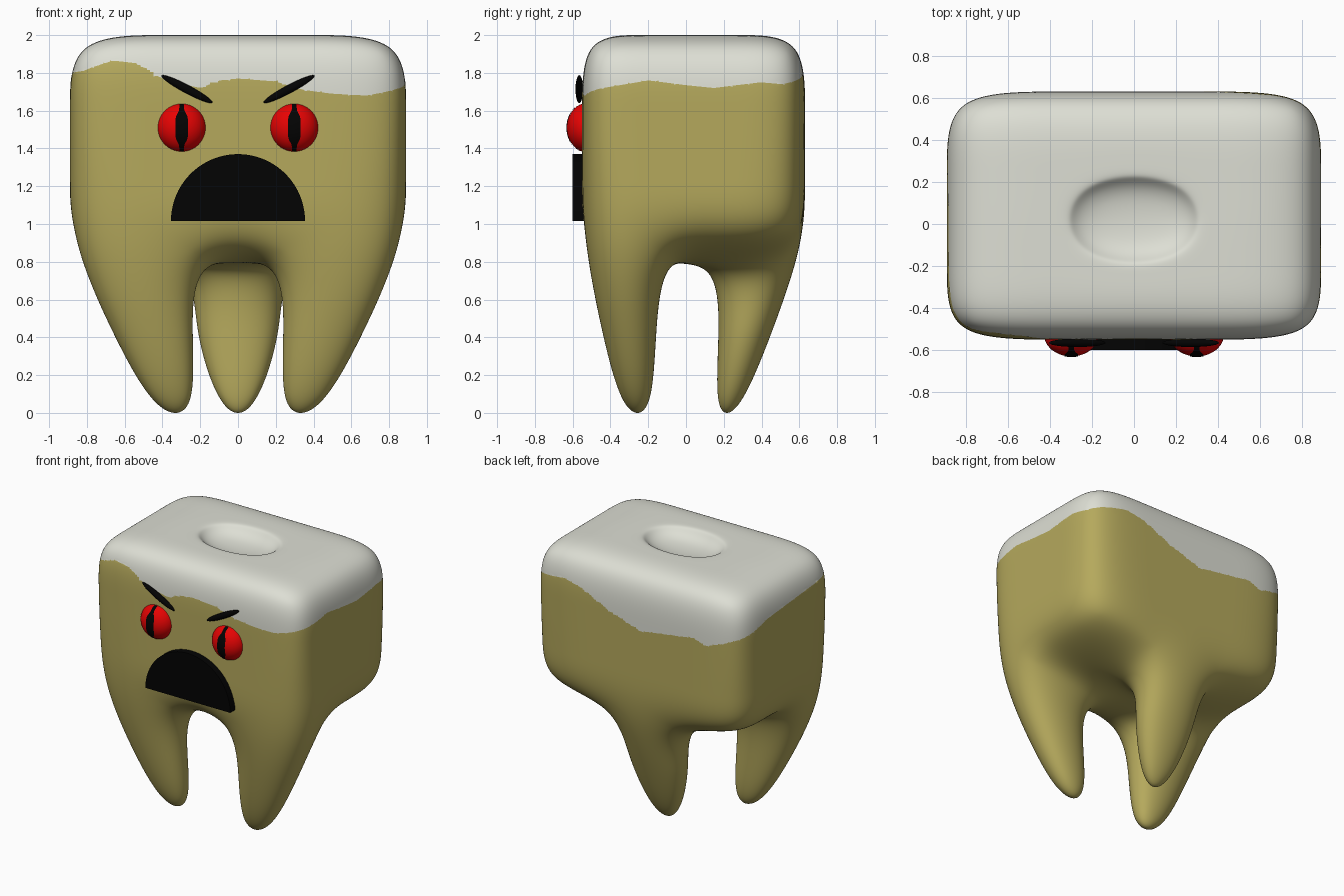
import bpy, bmesh, math
from mathutils import Matrix

if "Cube" in bpy.data.objects:
    bpy.data.objects.remove(bpy.data.objects["Cube"])


def material(name, rgb):
    m = bpy.data.materials.new(name)
    m.diffuse_color = (*rgb, 1)
    m.use_nodes = True
    m.node_tree.nodes["Principled BSDF"].inputs["Base Color"].default_value = m.diffuse_color
    return m


STAIN = material("stained yellow", (0.46, 0.395, 0.108))
WHITE = material("tooth white", (0.725, 0.735, 0.66))
RED = material("eye red", (0.8, 0.001, 0.001))
BLACK = material("black", (0.001, 0.001, 0.001))


def add_object(name, bm, mats, smooth=True):
    bmesh.ops.recalc_face_normals(bm, faces=bm.faces)
    me = bpy.data.meshes.new(name)
    bm.to_mesh(me)
    bm.free()
    for m in mats:
        me.materials.append(m)
    for p in me.polygons:
        p.use_smooth = smooth
    ob = bpy.data.objects.new(name, me)
    bpy.context.collection.objects.link(ob)
    return ob


# Tooth cage: a 3 x 3 block crown, rings listed from top to bottom
bm = bmesh.new()
PERIM = [(0, 0), (1, 0), (2, 0), (3, 0), (3, 1), (3, 2),
         (3, 3), (2, 3), (1, 3), (0, 3), (0, 2), (0, 1)]


def layer(z, cx, cy0, cy1, back_cx=None, inner_z=None):
    """4 x 4 vertices; inner ones only when inner_z is given."""
    ys = [-0.55, cy0, cy1, 0.63]
    out = {}
    for j in range(4):
        c = back_cx if (back_cx and j == 3) else cx
        xs = [-0.89, -c, c, 0.89]
        for i in range(4):
            inner = i in (1, 2) and j in (1, 2)
            if inner and inner_z is None:
                continue
            out[i, j] = bm.verts.new((xs[i], ys[j], inner_z if inner else z))
    return out


rings = [layer(2.0, 0.37, -0.23, 0.27, inner_z=2.0),
         layer(1.6, 0.37, -0.23, 0.27),
         layer(1.25, 0.33, -0.18, 0.23),
         layer(0.87, 0.2, -0.1, 0.14, back_cx=0.28, inner_z=0.79)]
for a, b in zip(rings, rings[1:]):
    for k in range(12):
        p, q = PERIM[k], PERIM[(k + 1) % 12]
        bm.faces.new((a[p], a[q], b[q], b[p]))


def cell(ring, i, j):
    return [ring[i, j], ring[i + 1, j], ring[i + 1, j + 1], ring[i, j + 1]]


def bridge(loop, coords):
    new = [bm.verts.new(c) for c in coords]
    for k in range(4):
        n = (k + 1) % 4
        bm.faces.new((loop[k], loop[n], new[n], new[k]))
    return new


def box(x0, x1, y0, y1, z):
    return [(x0, y0, z), (x1, y0, z), (x1, y1, z), (x0, y1, z)]


# Chewing surface with a shallow bowl in the middle cell
for i in range(3):
    for j in range(3):
        c = cell(rings[0], i, j)
        if (i, j) == (1, 1):
            c = bridge(c, box(-0.33, 0.33, -0.2, 0.24, 2.0))
            c = bridge(c, box(-0.24, 0.24, -0.13, 0.165, 1.91))
        bm.faces.new(c)

# Underside: three cells grow into roots, given as middle and tip rings
ROOTS = {(0, 0): (box(-0.70, -0.228, -0.465, -0.148, 0.45),
                  box(-0.43, -0.21, -0.335, -0.17, -0.04)),
         (2, 0): (box(0.228, 0.70, -0.465, -0.148, 0.45),
                  box(0.21, 0.43, -0.335, -0.17, -0.04)),
         (1, 2): (box(-0.265, 0.265, 0.168, 0.48, 0.45),
                  box(-0.085, 0.085, 0.14, 0.275, -0.04))}
for i in range(3):
    for j in range(3):
        c = cell(rings[3], i, j)
        for ring in ROOTS.get((i, j), ()):
            c = bridge(c, ring)
        bm.faces.new(c)

cage = add_object("tooth_cage", bm, [])
sub = cage.modifiers.new("round", 'SUBSURF')
sub.levels = sub.render_levels = 5
dg = bpy.context.evaluated_depsgraph_get()
body = bpy.data.meshes.new_from_object(cage.evaluated_get(dg))
bpy.data.objects.remove(cage)
tooth = bpy.data.objects.new("tooth", body)
body.name = "tooth"
bpy.context.collection.objects.link(tooth)

# Root tips rest exactly on the ground
zmin = min(v.co.z for v in body.vertices)
for v in body.vertices:
    if v.co.z < 0.8:
        v.co.z = 0.8 - (0.8 - v.co.z) * 0.8 / (0.8 - zmin)

# Wavy white cap edge: height at points round the crown
EDGE = [(-.87, -.5, 1.81), (-.7, -.55, 1.865), (-.55, -.55, 1.85), (-.45, -.55, 1.79),
        (-.35, -.55, 1.75), (-.2, -.55, 1.72), (-.1, -.55, 1.76), (0, -.55, 1.77),
        (.2, -.55, 1.755), (.35, -.55, 1.71), (.5, -.55, 1.69), (.7, -.55, 1.68),
        (.87, -.48, 1.715), (.89, -.2, 1.76), (.89, 0, 1.735), (.89, .15, 1.72),
        (.89, .4, 1.75), (.87, .52, 1.74), (.78, .59, 1.76), (.6, .63, 1.79),
        (.45, .63, 1.76), (.21, .63, 1.65), (-.06, .63, 1.565), (-.3, .63, 1.60),
        (-.5, .63, 1.63), (-.61, .63, 1.595), (-.8, .58, 1.66), (-.89, .3, 1.75),
        (-.89, .05, 1.77), (-.89, -.35, 1.80)]
tab = sorted((math.atan2(y, x), z) for x, y, z in EDGE)
tab = [(tab[-1][0] - math.tau, tab[-1][1])] + tab + [(tab[0][0] + math.tau, tab[0][1])]


def edge_height(x, y):
    a = math.atan2(y, x)
    for (a0, z0), (a1, z1) in zip(tab, tab[1:]):
        if a0 <= a <= a1:
            return z0 + (z1 - z0) * (a - a0) / (a1 - a0)
    return 1.75


# Slide nearby vertices onto the cap edge so the colour border is clean
for v in body.vertices:
    if 1.5 < v.co.z < 1.9 and (abs(v.co.x) > 0.5 or abs(v.co.y) > 0.4):
        h = edge_height(v.co.x, v.co.y)
        if abs(v.co.z - h) < 0.0058:
            v.co.z = h

body.materials.clear()
body.materials.append(STAIN)
body.materials.append(WHITE)
for p in body.polygons:
    p.use_smooth = True
    c = p.center
    bowl = abs(c.x) < 0.5 and abs(c.y) < 0.4
    white = c.z > 1.5 and (bowl or c.z > edge_height(c.x, c.y))
    p.material_index = 1 if white else 0


def ellipsoid(name, loc, radii, tilt, mat):
    b = bmesh.new()
    bmesh.ops.create_uvsphere(b, u_segments=40, v_segments=24, radius=1)
    b.transform(Matrix.Translation(loc) @ Matrix.Rotation(tilt, 4, 'Y')
                @ Matrix.Diagonal((*radii, 1)))
    return add_object(name, b, [mat])


R, RY, EY, EZ = 0.13, 0.105, -0.525, 1.51
for s, side in ((-1, "left"), (1, "right")):
    ex = s * 0.298
    ellipsoid(side + "_eye", (ex, EY, EZ), (R, RY, R), 0, RED)
    ellipsoid(side + "_brow", (s * 0.27, -0.565, 1.714), (0.152, 0.02, 0.022),
              -s * math.radians(28), BLACK)
    # Slit pupil: thin strip following the eyeball, wide in the middle
    b = bmesh.new()
    rows = []
    for k in range(33):
        z = 0.129 * (k / 16 - 1)
        u = min(1, max(0, (abs(z) - 0.05) / 0.05))
        w = 0.032 - 0.019 * u * u * (3 - 2 * u)
        row = []
        for m in range(5):
            x = w * (m / 2 - 1)
            y = -RY * math.sqrt(max(0, 1 - (x * x + z * z) / R ** 2)) - 0.003
            row.append(b.verts.new((ex + x, EY + y, EZ + z)))
        rows.append(row)
    for r0, r1 in zip(rows, rows[1:]):
        for m in range(4):
            b.faces.new((r0[m], r0[m + 1], r1[m + 1], r1[m]))
    add_object(side + "_pupil", b, [BLACK])

# Half-disc mouth block
b = bmesh.new()
N = 40
front, back = [[b.verts.new((0.355 * math.cos(math.pi * k / N), y,
                             1.015 + 0.355 * math.sin(math.pi * k / N)))
                for k in range(N + 1)] for y in (-0.6, -0.5)]
b.faces.new(front)
b.faces.new(back[::-1])
for k in range(N + 1):
    n = (k + 1) % (N + 1)
    b.faces.new((front[k], front[n], back[n], back[k]))
add_object("mouth", b, [BLACK], smooth=False)
